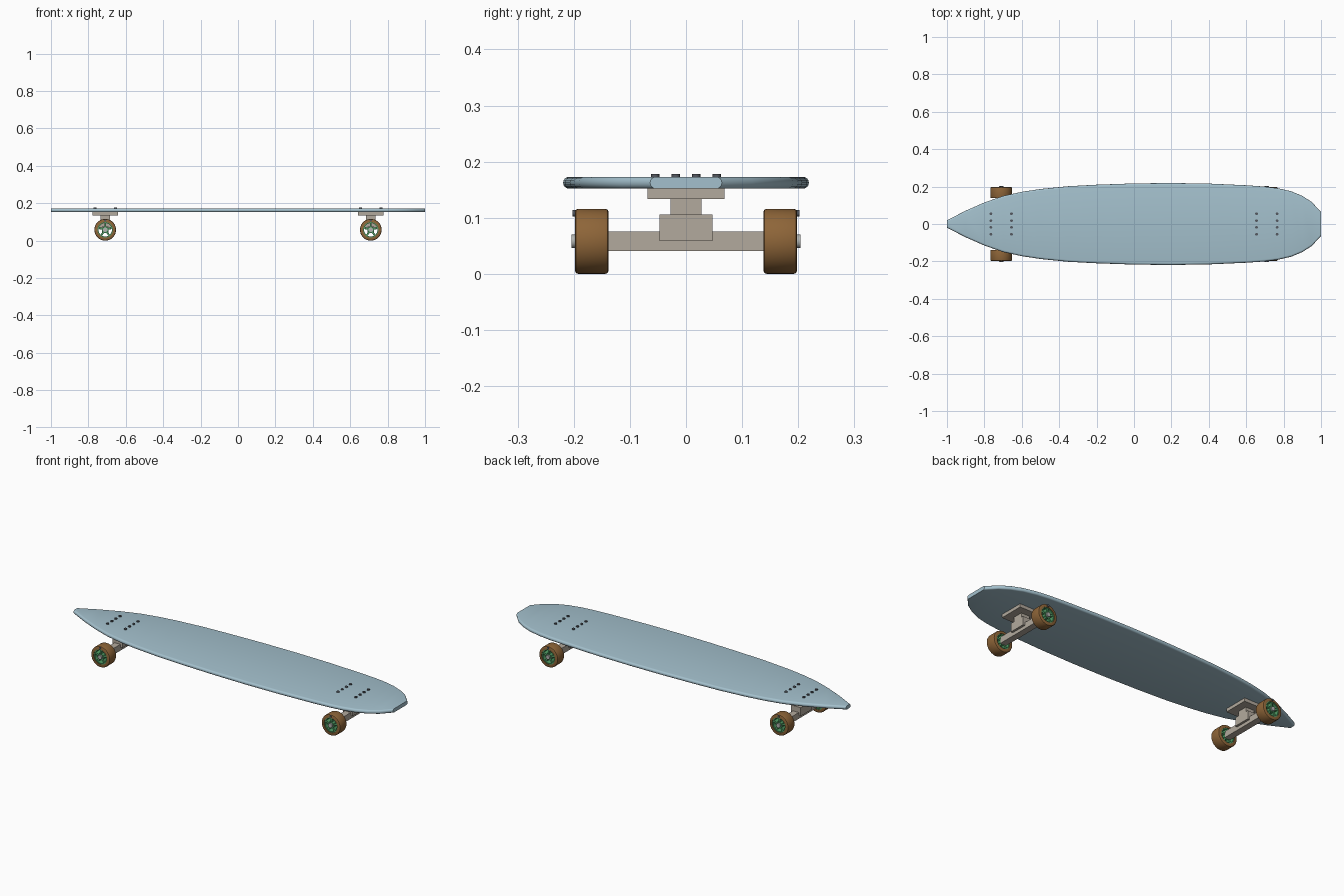
import bpy, bmesh, math
from mathutils import Matrix, Vector

if "Cube" in bpy.data.objects:
    bpy.data.objects.remove(bpy.data.objects["Cube"])


def mat(name, rgb):
    m = bpy.data.materials.new(name)
    m.diffuse_color = (*rgb, 1)
    m.use_nodes = True
    m.node_tree.nodes["Principled BSDF"].inputs["Base Color"].default_value = m.diffuse_color
    return m


BLUE = mat("pale blue", (0.37, 0.53, 0.61))
BROWN = mat("brown urethane", (0.27, 0.13, 0.04))
GREEN = mat("green", (0.08, 0.34, 0.13))
METAL = mat("warm grey metal", (0.45, 0.40, 0.34))
STEEL = mat("light steel", (0.45, 0.46, 0.44))
DARK = mat("dark bolt", (0.09, 0.10, 0.12))


def finish(bm, name, material, smooth=True):
    bmesh.ops.recalc_face_normals(bm, faces=bm.faces)
    me = bpy.data.meshes.new(name)
    bm.to_mesh(me)
    bm.free()
    ob = bpy.data.objects.new(name, me)
    bpy.context.collection.objects.link(ob)
    me.materials.append(material)
    if smooth:
        bpy.ops.object.select_all(action='DESELECT')
        ob.select_set(True)
        bpy.context.view_layer.objects.active = ob
        bpy.ops.object.shade_smooth_by_angle(angle=math.radians(35))
    return ob


def box(name, material, x, y, z):
    bm = bmesh.new()
    size = [b - a for a, b in (x, y, z)]
    mid = [(a + b) / 2 for a, b in (x, y, z)]
    bmesh.ops.create_cube(bm, size=1, matrix=Matrix.Translation(mid) @ Matrix.Diagonal((*size, 1)))
    return finish(bm, name, material, False)


def cylinder(name, material, r, depth, loc, axis='Z', sides=16):
    bm = bmesh.new()
    rot = Matrix.Rotation(math.pi / 2, 4, 'X') if axis == 'Y' else Matrix()
    bmesh.ops.create_cone(bm, cap_ends=True, segments=sides, radius1=r, radius2=r,
                          depth=depth, matrix=Matrix.Translation(loc) @ rot)
    return finish(bm, name, material)


def ring(name, material, profile, loc, sides=40):
    """Closed (radius, y) profile spun about the wheel axis."""
    bm = bmesh.new()
    loops = []
    for i in range(sides):
        a = 2 * math.pi * i / sides
        loops.append([bm.verts.new(Vector(loc) + Vector((r * math.sin(a), y, r * math.cos(a))))
                      for r, y in profile])
    n = len(profile)
    for i in range(sides):
        p, q = loops[i], loops[(i + 1) % sides]
        for j in range(n):
            k = (j + 1) % n
            bm.faces.new((p[j], p[k], q[k], q[j]))
    return finish(bm, name, material)


# Deck: rounded-edge cross-section lofted along stations (x, half width)
stations = [(-1, .02), (-.9, .071), (-.8, .115), (-.7, .15), (-.6, .172), (-.5, .187),
            (-.35, .202), (-.2, .21), (0, .217), (.2, .219), (.4, .216), (.6, .207),
            (.7, .2), (.77, .191), (.84, .175), (.9, .15), (.95, .118), (1, .064)]
bm = bmesh.new()
rows = []
T, ZC = .0105, .1625
for x, w in stations:
    row = []
    for s in (1, -1):
        for i in range(9):
            a = -math.pi / 2 + math.pi * i / 8
            row.append(bm.verts.new((x, s * (w - T + T * math.cos(a)), ZC + s * T * math.sin(a))))
    rows.append(row)
for p, q in zip(rows, rows[1:]):
    for j in range(len(p)):
        k = (j + 1) % len(p)
        bm.faces.new((p[j], p[k], q[k], q[j]))
bm.faces.new(rows[0])
bm.faces.new(rows[-1])
finish(bm, "deck", BLUE)

R = .058
for end, cx in (("tail", -.71), ("nose", .71)):
    # Truck: base plate, stem, hanger block and axle housing
    box(end + "_base_plate", METAL, (cx - .068, cx + .068), (-.069, .069), (.134, .153))
    box(end + "_stem", METAL, (cx - .026, cx + .026), (-.028, .028), (.1, .136))
    box(end + "_hanger_block", METAL, (cx - .03, cx + .03), (-.047, .047), (.059, .106))
    box(end + "_axle_housing", METAL, (cx - .018, cx + .018), (-.14, .14), (.041, .076))
    cylinder(end + "_axle", STEEL, .012, .408, (cx, 0, R), 'Y')

    # Deck bolts: two rows of four
    for dx in (-.055, .055):
        for y in (-.055, -.018, .018, .055):
            cylinder(end + "_deck_bolt", DARK, .0075, .012, (cx + dx, y, .172), sides=12)

    # Wheels: tyre, rim, spokes, hub and a small outer stud
    for s, side in ((-1, "front"), (1, "back")):
        tag = f"{end}_{side}_"
        c = (cx, s * .168, R)
        h = .030
        ring(tag + "tyre", BROWN, [(.041, -h), (.053, -h), (.0565, -h + .002), (R, -h + .006),
                                   (R, h - .006), (.0565, h - .002), (.053, h), (.041, h)], c)
        ring(tag + "rim", GREEN, [(.036, -h + .003), (.0415, -h + .003),
                                  (.0415, h - .003), (.036, h - .003)], c)
        ring(tag + "hub", GREEN, [(.011, -h + .002), (.018, -h + .002),
                                  (.018, h - .002), (.011, h - .002)], c, 24)
        bm = bmesh.new()
        for i in range(5):
            m = (Matrix.Translation(c) @ Matrix.Rotation(2 * math.pi * i / 5, 4, 'Y')
                 @ Matrix.Translation((0, 0, .027)) @ Matrix.Diagonal((.010, .05, .022, 1)))
            bmesh.ops.create_cube(bm, size=1, matrix=m)
        finish(bm, tag + "spokes", GREEN, False)
        cylinder(tag + "stud", DARK, .006, .008, (cx, s * .198, .108), 'Y', 12)
